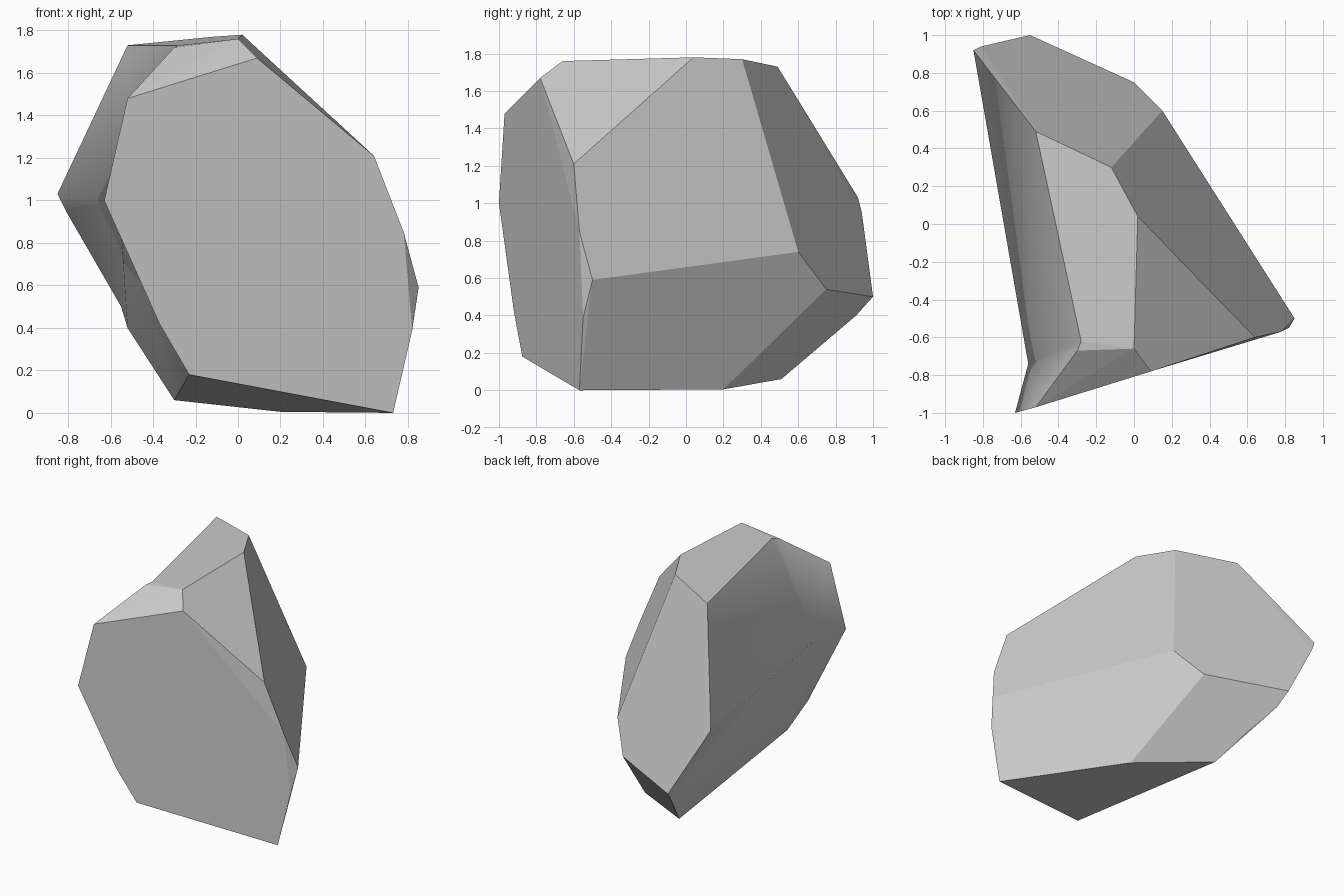
import bpy
import bmesh
from mathutils import Vector

default_cube = bpy.data.objects.get("Cube")
if default_cube:
    bpy.data.objects.remove(default_cube, do_unlink=True)

# Corners of the boulder, grouped by the facet they bound
front_rim = [(-.63, -1, 1), (-.52, -.97, 1.48), (.09, -.78, 1.67), (.64, -.6, 1.21),
             (.78, -.57, .85), (.85, -.5, .59), (.82, -.55, .39), (.73, -.57, 0),
             (-.23, -.875, .18), (-.37, -.92, .42)]
top_rim = [(-.52, .49, 1.73), (-.12, .3, 1.77), (.02, .04, 1.78),
           (0, -.66, 1.76), (-.3, -.67, 1.72), (-.28, -.62, 1.73)]
back_rim = [(-.85, .92, 1.03), (-.81, .94, .95), (-.55, 1, .5), (0, .75, .54), (.15, .6, .74)]
bottom_rim = [(-.52, .91, .4), (-.4, .72, .24), (-.3, .51, .06), (.2, .2, .005)]
hollow_centre = Vector((-.56, -.74, 1))


def remove_loose(bm):
    loose = [v for v in bm.verts if not v.link_faces]
    bmesh.ops.delete(bm, geom=loose, context='VERTS')


# Chiselled convex body
bm = bmesh.new()
for corner in front_rim + top_rim + back_rim + bottom_rim:
    bm.verts.new(corner)
bmesh.ops.convex_hull(bm, input=bm.verts[:])
remove_loose(bm)
bmesh.ops.recalc_face_normals(bm, faces=bm.faces[:])

# Open the worn side and fan it into a shallow hollow
worn_faces = [f for f in bm.faces if f.normal.x < -.3]
bmesh.ops.delete(bm, geom=worn_faces, context='FACES')
rim_edges = [e for e in bm.edges if e.is_boundary]
centre = bm.verts.new(hollow_centre)
for edge in rim_edges:
    face = bm.faces.new((*edge.verts, centre))
    face.smooth = True
remove_loose(bm)
bmesh.ops.recalc_face_normals(bm, faces=bm.faces[:])

# Merge nearly flat triangles into clean facets
flat_edges = [e for e in bm.edges if not any(f.smooth for f in e.link_faces)]
bmesh.ops.dissolve_limit(bm, angle_limit=.06, verts=[], edges=flat_edges)

mesh = bpy.data.meshes.new("boulder")
bm.to_mesh(mesh)
bm.free()
boulder = bpy.data.objects.new("boulder", mesh)
bpy.context.collection.objects.link(boulder)

# Stone colour
stone = bpy.data.materials.new("grey_stone")
stone.use_nodes = True
grey = (.6, .6, .6, 1)
stone.diffuse_color = grey
stone.node_tree.nodes["Principled BSDF"].inputs["Base Color"].default_value = grey
mesh.materials.append(stone)
